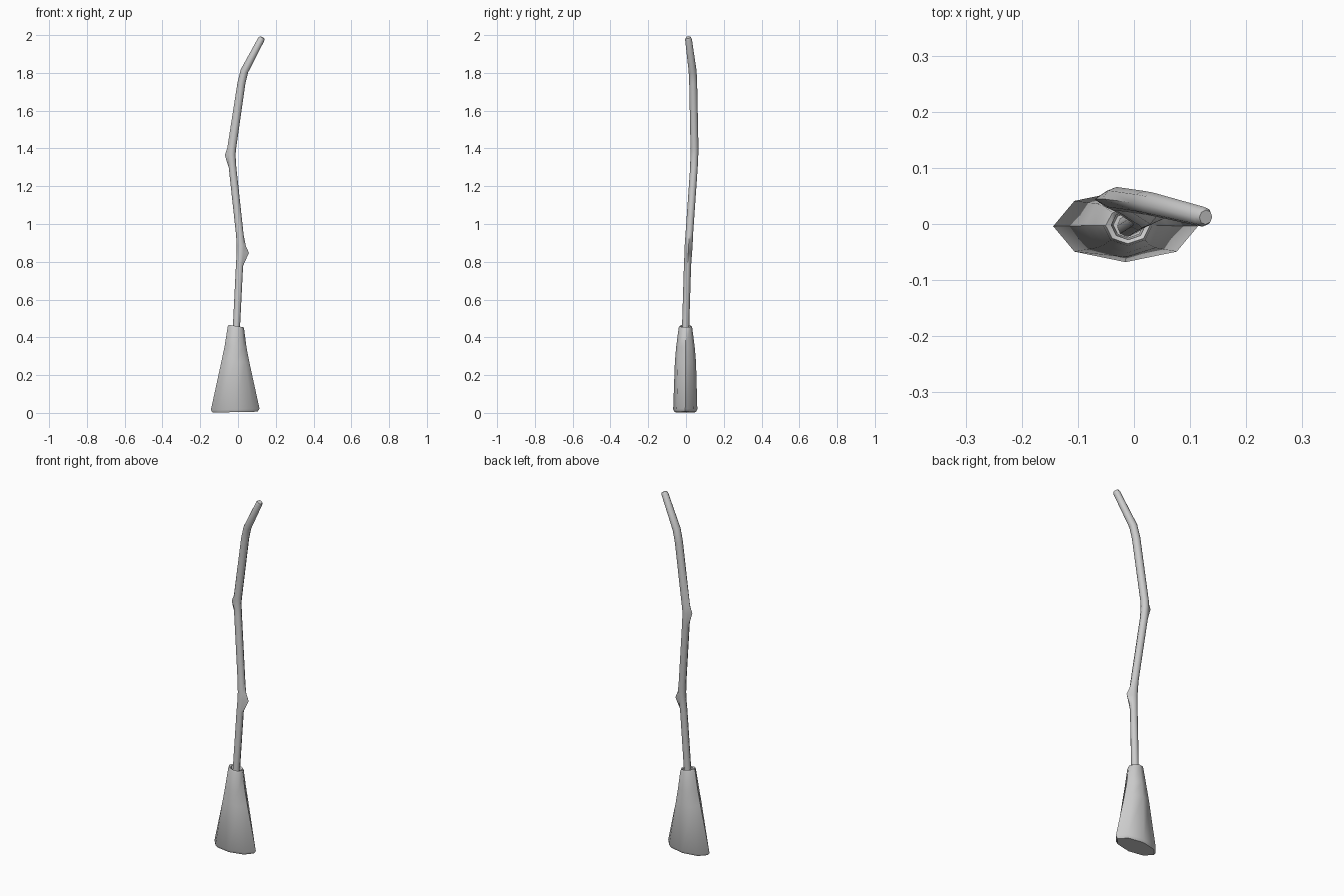
import bpy, bmesh, math
from mathutils import Vector

if "Cube" in bpy.data.objects:
    bpy.data.objects.remove(bpy.data.objects["Cube"])

SIDES = 8


def ring(center, rx, ry, normal, bump=None):
    """Eight-sided loop facing along normal; bump = (vertex index, push along x)."""
    turn = Vector((0, 0, 1)).rotation_difference(Vector(normal))
    points = []
    for i in range(SIDES):
        a = 2 * math.pi * i / SIDES
        points.append(Vector(center) + turn @ Vector((rx * math.cos(a), ry * math.sin(a), 0)))
    if bump:
        points[bump[0]].x += bump[1]
    return points


def loft(name, rings, angle):
    bm = bmesh.new()
    loops = [[bm.verts.new(p) for p in r] for r in rings]
    for low, high in zip(loops, loops[1:]):
        for i in range(SIDES):
            j = (i + 1) % SIDES
            bm.faces.new((low[i], low[j], high[j], high[i]))
    bm.faces.new(loops[0][::-1])
    bm.faces.new(loops[-1])
    bmesh.ops.recalc_face_normals(bm, faces=bm.faces[:])
    mesh = bpy.data.meshes.new(name)
    bm.to_mesh(mesh)
    bm.free()
    obj = bpy.data.objects.new(name, mesh)
    bpy.context.collection.objects.link(obj)
    bpy.ops.object.select_all(action='DESELECT')
    obj.select_set(True)
    bpy.context.view_layer.objects.active = obj
    bpy.ops.object.shade_smooth_by_angle(angle=math.radians(angle))
    return obj


# Bristle head: flattened flaring sections, with a hollow collar at the top
# (centre x, centre y, z, half width, half depth, slope across x)
head = [
    (-0.015, -0.004, 0.004, 0.118, 0.057, 0.02),
    (-0.015, -0.004, 0.018, 0.129, 0.064, 0.03),
    (-0.014, -0.003, 0.270, 0.074, 0.056, -0.02),
    (-0.013, -0.003, 0.350, 0.058, 0.049, -0.05),
    (-0.011, -0.003, 0.450, 0.044, 0.036, -0.15),
    (-0.011, -0.003, 0.460, 0.040, 0.032, -0.17),
    (-0.010, -0.002, 0.456, 0.031, 0.026, -0.17),
    (-0.010, -0.002, 0.400, 0.027, 0.023, -0.10),
]
loft("bristle_head", [ring((x, y, z), rx, ry, (-s, 0, 1)) for x, y, z, rx, ry, s in head], 50)

# Crooked handle with a knot on each side
# (x, y, z, radius, bumped vertex, push)
path = [
    (-0.013, -0.005, 0.36, 0.019, None),
    (0.008, 0.008, 0.78, 0.019, None),
    (0.013, 0.012, 0.848, 0.020, (0, 0.025)),
    (0.014, 0.014, 0.885, 0.021, (0, 0.006)),
    (0.010, 0.017, 0.94, 0.020, None),
    (-0.029, 0.042, 1.30, 0.020, None),
    (-0.034, 0.044, 1.365, 0.021, (4, -0.015)),
    (-0.031, 0.045, 1.40, 0.021, (4, -0.005)),
    (0.018, 0.038, 1.745, 0.021, None),
    (0.034, 0.035, 1.81, 0.021, None),
    (0.123, 0.013, 1.978, 0.018, None),
    (0.128, 0.012, 1.988, 0.013, None),
]
centers = [Vector(p[:3]) for p in path]
rings = []
for i, (x, y, z, r, bump) in enumerate(path):
    tangent = centers[min(i + 1, len(path) - 1)] - centers[max(i - 1, 0)]
    if i >= len(path) - 2:
        tangent = centers[-1] - centers[-3]
    rings.append(ring((x, y, z), r, r, tangent, bump))
loft("handle", rings, 50)
